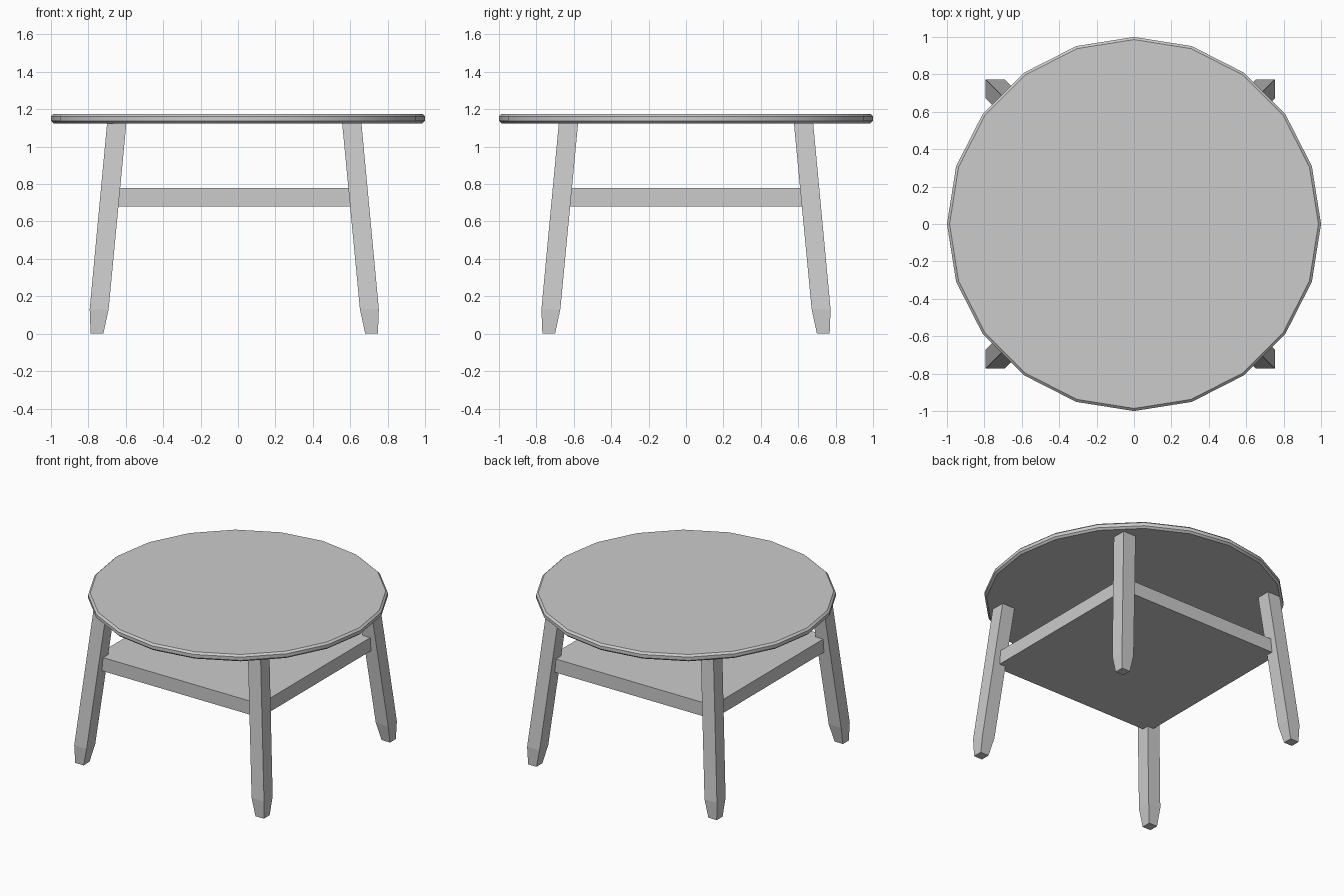
import bpy
import bmesh
import math

cube = bpy.data.objects.get("Cube")
if cube:
    bpy.data.objects.remove(cube)

# One plain grey for the whole table
grey = bpy.data.materials.new("plain_grey")
grey.use_nodes = True
colour = (0.6, 0.6, 0.6, 1)
grey.diffuse_color = colour
grey.node_tree.nodes["Principled BSDF"].inputs["Base Color"].default_value = colour

BASE_X = -0.02   # the legs and shelf sit slightly off the top's centre
TOP_Z = 1.125


def loft(name, rings):
    """Join matching rings of points into a closed solid."""
    bm = bmesh.new()
    loops = [[bm.verts.new(p) for p in ring] for ring in rings]
    n = len(rings[0])
    for a, b in zip(loops, loops[1:]):
        for i in range(n):
            j = (i + 1) % n
            bm.faces.new((a[i], a[j], b[j], b[i]))
    bm.faces.new(loops[0][::-1])
    bm.faces.new(loops[-1])
    bmesh.ops.recalc_face_normals(bm, faces=bm.faces)
    mesh = bpy.data.meshes.new(name)
    bm.to_mesh(mesh)
    bm.free()
    mesh.materials.append(grey)
    obj = bpy.data.objects.new(name, mesh)
    bpy.context.collection.objects.link(obj)
    return obj


def circle(radius, z, sides=20):
    steps = [2 * math.pi * i / sides for i in range(sides)]
    return [(radius * math.cos(a), radius * math.sin(a), z) for a in steps]


def square(sx, sy, inner, outer, z):
    corners = [(inner, inner), (outer, inner), (outer, outer), (inner, outer)]
    return [(BASE_X + sx * x, sy * y, z) for x, y in corners]


# Round top with chamfered rim
top = loft("table_top", [circle(r, z) for r, z in
                         [(0.986, TOP_Z), (1, 1.138), (1, 1.162), (0.986, 1.175)]])
bpy.context.view_layer.objects.active = top
top.select_set(True)
bpy.ops.object.shade_smooth_by_angle(angle=math.radians(30))

# Splayed square legs with tapered feet: inner edge, outer edge, height
leg_profile = [(0.7, 0.768, 0), (0.672, 0.773, 0.13), (0.577, 0.68, TOP_Z)]
for depth, sy in (("front", -1), ("back", 1)):
    for side, sx in (("left", 1), ("right", -1)):
        loft(f"{depth}_{side}_leg", [square(sx, sy, *p) for p in leg_profile])

# Square shelf held between the legs
loft("shelf", [square(1, 1, -0.67, 0.67, z) for z in (0.68, 0.78)])
